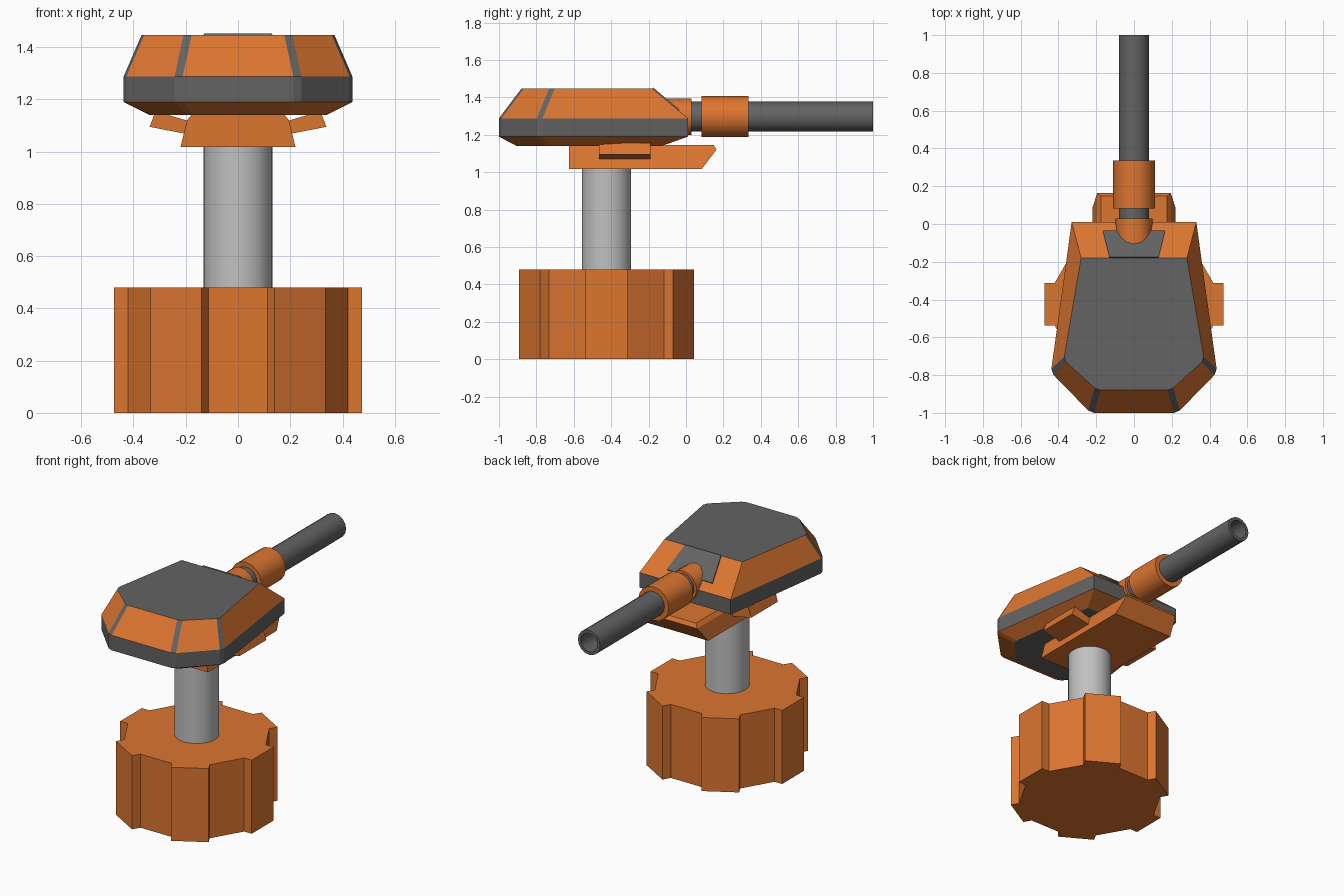
import bpy, bmesh, math
from mathutils import Vector

if "Cube" in bpy.data.objects:
    bpy.data.objects.remove(bpy.data.objects["Cube"], do_unlink=True)


def material(name, colour):
    m = bpy.data.materials.new(name)
    m.use_nodes = True
    m.diffuse_color = (*colour, 1)
    m.node_tree.nodes["Principled BSDF"].inputs["Base Color"].default_value = (*colour, 1)
    return m


ORANGE = material("orange paint", (0.72, 0.18, 0.03))
DARK = material("dark grey", (0.125, 0.125, 0.125))
STEEL = material("light steel", (0.53, 0.53, 0.53))


def loft(name, rings, mats, rule=None, smooth=False):
    """Skin matching rings of points and cap both ends."""
    bm = bmesh.new()
    loops = [[bm.verts.new(p) for p in ring] for ring in rings]
    for a, b in zip(loops, loops[1:]):
        for i in range(len(a)):
            j = (i + 1) % len(a)
            bm.faces.new((a[i], a[j], b[j], b[i]))
    bm.faces.new(loops[0])
    bm.faces.new(loops[-1])
    bmesh.ops.recalc_face_normals(bm, faces=bm.faces)
    if rule:
        for f in bm.faces:
            f.material_index = rule(f)
    mesh = bpy.data.meshes.new(name)
    bm.to_mesh(mesh)
    bm.free()
    for m in mats:
        mesh.materials.append(m)
    obj = bpy.data.objects.new(name, mesh)
    bpy.context.collection.objects.link(obj)
    if smooth:
        bpy.ops.object.select_all(action="DESELECT")
        obj.select_set(True)
        bpy.context.view_layer.objects.active = obj
        bpy.ops.object.shade_smooth_by_angle(angle=math.radians(40))
    return obj


def flat_ring(points, z):
    return [(x, y, z) for x, y in points]


AXIS_Y = -0.425
BARREL_Z = 1.297

# Pedestal: twelve sides, every other one raised
outline = []
for k in range(6):
    mid = 30 + 60 * k
    for offset, r in ((-15, 0.435), (-13.3, 0.488), (13.3, 0.488), (15, 0.435)):
        a = math.radians(mid + offset)
        outline.append((r * math.sin(a), AXIS_Y - r * math.cos(a)))
loft("pedestal", [flat_ring(outline, 0), flat_ring(outline, 0.48)], [ORANGE])

# Support post
circle = [(0.132 * math.cos(i * math.tau / 32), AXIS_Y + 0.132 * math.sin(i * math.tau / 32))
          for i in range(32)]
loft("support_post", [flat_ring(circle, 0.47), flat_ring(circle, 1.03)], [STEEL], smooth=True)


# Turret head: hexagonal plan with narrow faces at the four corners away from the barrel
def head_ring(front, side, rear, z, cut=0.018):
    pts = [Vector(p) for p in (front, side, rear)]
    pts += [Vector((-p.x, p.y)) for p in reversed(pts)]
    ring = []
    for i, p in enumerate(pts):
        if i in (0, 5):
            ring.append((p.x, p.y, z))
        else:
            for q in (pts[i - 1], pts[i + 1]):
                c = p + (q - p).normalized() * cut
                ring.append((c.x, c.y, z))
    return ring


def head_colour(f):
    if abs(f.normal.z) < 0.05 or abs(f.normal.z) > 0.99:
        return 1
    is_ridge = f.calc_area() < 0.02 and f.normal.z > 0
    return 1 if is_ridge else 0


loft("turret_head", [
    head_ring((0.26, -0.13), (0.34, -0.74), (0.19, -0.905), 1.14),
    head_ring((0.33, 0.01), (0.44, -0.785), (0.23, -1.0), 1.19),
    head_ring((0.33, 0.01), (0.44, -0.785), (0.23, -1.0), 1.288),
    head_ring((0.28, -0.18), (0.372, -0.72), (0.195, -0.88), 1.447),
], [ORANGE, DARK], head_colour)

# Dark plate on the sloping face around the barrel mount
slope = Vector((0, 0.19, -0.159))
lift = Vector((0, 0.159, 0.19)).normalized() * 0.007
top_mid = Vector((0, -0.18, 1.447))
plate = [top_mid + slope * t + Vector((x, 0, 0))
         for x, t in ((-0.13, 0), (0.13, 0), (0.165, 0.74), (-0.165, 0.74))]
loft("mount_plate", [plate, [p + lift for p in plate]], [DARK])


# Barrel parts, turned around the barrel axis
def turned(name, profile, mat):
    rings = [[(r * math.cos(i * math.tau / 16), y, BARREL_Z + r * math.sin(i * math.tau / 16))
              for i in range(16)] for r, y in profile]
    loft(name, rings, [mat], smooth=True)


turned("barrel_collar", [(0.097, -0.16), (0.097, 0.03)], ORANGE)
turned("barrel", [(0.08, -0.02), (0.08, 1.0), (0.06, 1.0), (0.06, 0.7)], DARK)
turned("barrel_sleeve", [(0.11, 0.083), (0.11, 0.335)], ORANGE)


# Mounting bracket under the head
def rectangle(x, y0, y1, z):
    return flat_ring([(-x, y0), (x, y0), (x, y1), (-x, y1)], z)


loft("mounting_bracket", [
    rectangle(0.22, -0.625, 0.085, 1.018),
    rectangle(0.195, -0.625, 0.163, 1.12),
    rectangle(0.175, -0.625, 0.148, 1.145),
], [ORANGE])

# Side wings of the bracket
section = [(0.185, 1.065), (0.338, 1.095), (0.316, 1.155), (0.165, 1.11)]
for label, s in (("left", 1), ("right", -1)):
    loft(label + "_bracket_wing",
         [[(s * x, y, z) for x, z in section] for y in (-0.465, -0.19)], [ORANGE])
